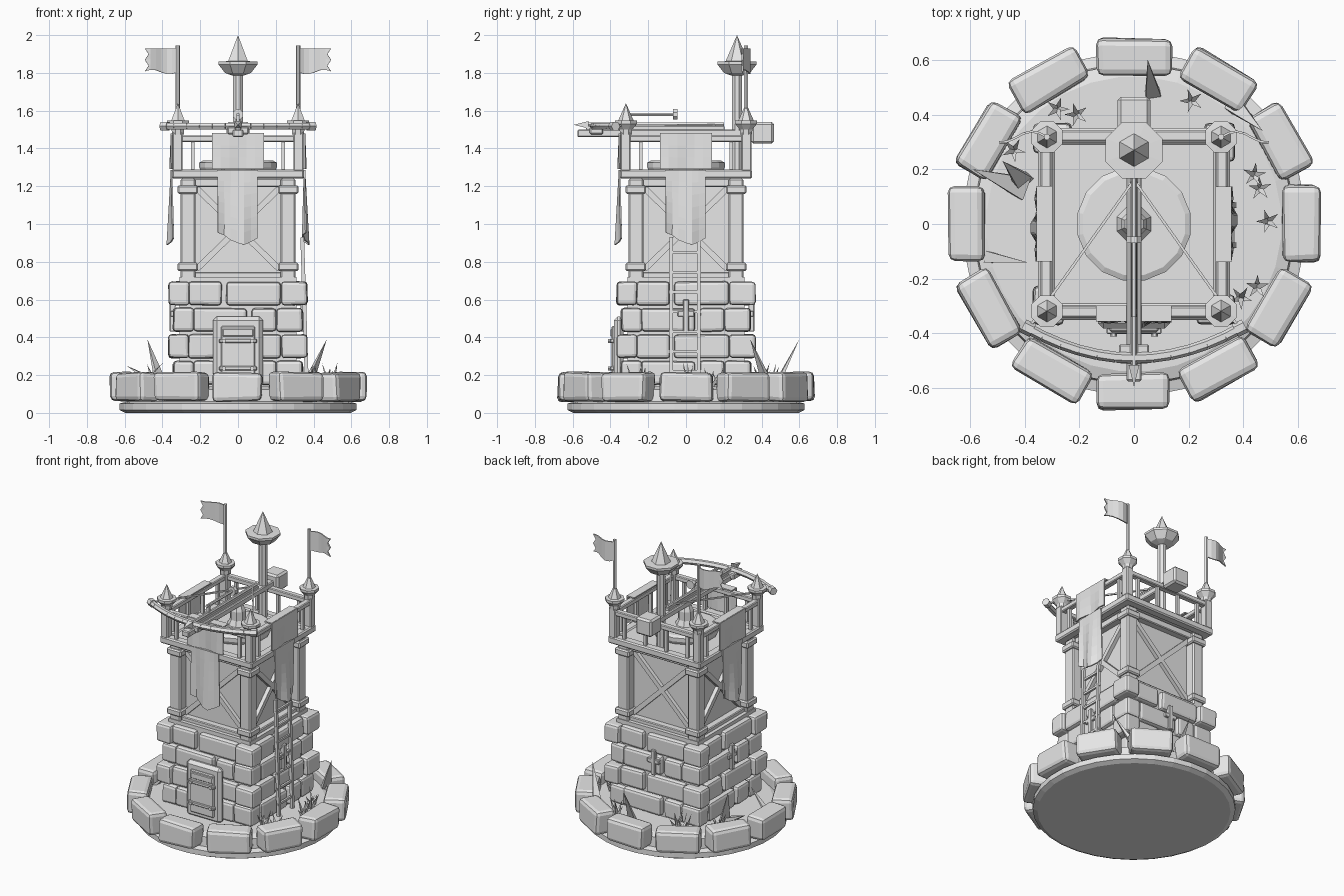
import bpy, bmesh, math, random
from mathutils import Vector, Matrix

if "Cube" in bpy.data.objects:
    bpy.data.objects.remove(bpy.data.objects["Cube"])

random.seed(4)
Q = math.pi / 2
grey = bpy.data.materials.new("plain grey")
grey.diffuse_color = (0.8, 0.8, 0.8, 1)
grey.use_nodes = True
grey.node_tree.nodes["Principled BSDF"].inputs["Base Color"].default_value = grey.diffuse_color


def finish(name, bm, turn=0):
    """Turn the mesh about the tower axis and make it an object."""
    bmesh.ops.rotate(bm, verts=bm.verts, cent=(0, 0, 0), matrix=Matrix.Rotation(turn, 3, 'Z'))
    bmesh.ops.recalc_face_normals(bm, faces=bm.faces)
    me = bpy.data.meshes.new(name)
    bm.to_mesh(me)
    bm.free()
    me.materials.append(grey)
    ob = bpy.data.objects.new(name, me)
    bpy.context.collection.objects.link(ob)
    return ob


def box(name, lo, hi, bevel=0.0, turn=0, seg=1, jitter=0.0):
    lo, hi = Vector(lo), Vector(hi)
    bm = bmesh.new()
    bmesh.ops.create_cube(bm, size=1)
    for v in bm.verts:
        v.co = (lo + hi) / 2 + v.co * (hi - lo)
        v.co += Vector([random.uniform(-jitter, jitter) for _ in range(3)])
    if bevel:
        bmesh.ops.bevel(bm, geom=bm.edges[:], offset=bevel, segments=seg, affect='EDGES', profile=0.5)
    return finish(name, bm, turn)


def rod(name, p0, p1, r0, r1=None, sides=8, turn=0, flat=1.0):
    """Prism or cone between two points."""
    p0, p1 = Vector(p0), Vector(p1)
    d = p1 - p0
    bm = bmesh.new()
    bmesh.ops.create_cone(bm, cap_ends=True, segments=sides, radius1=r0,
                          radius2=r0 if r1 is None else r1, depth=d.length)
    spin = Matrix.Rotation(math.pi / sides, 4, 'Z')
    m = Matrix.Translation((p0 + p1) / 2) @ d.to_track_quat('Z', 'Y').to_matrix().to_4x4()
    bmesh.ops.transform(bm, verts=bm.verts, matrix=m @ Matrix.Diagonal((1, flat, 1, 1)) @ spin)
    return finish(name, bm, turn)


def lathe(name, profile, x=0, y=0, sides=8):
    """Spin (radius, z) points about a vertical axis."""
    bm = bmesh.new()
    rings = [[bm.verts.new((x + r * math.cos((i + .5) * math.tau / sides),
                            y + r * math.sin((i + .5) * math.tau / sides), z))
              for i in range(sides)] for r, z in profile]
    for a, b in zip(rings, rings[1:]):
        for i in range(sides):
            j = (i + 1) % sides
            bm.faces.new((a[i], a[j], b[j], b[i]))
    bm.faces.new(rings[0])
    bm.faces.new(rings[-1])
    bmesh.ops.remove_doubles(bm, verts=bm.verts, dist=0.0005)
    return finish(name, bm)


def cloth(name, fn, nu, nv, turn=0):
    """Thin sheet through fn(u, v)."""
    bm = bmesh.new()
    g = [[bm.verts.new(fn(u / nu, v / nv)) for u in range(nu + 1)] for v in range(nv + 1)]
    for v in range(nv):
        for u in range(nu):
            bm.faces.new((g[v][u], g[v][u + 1], g[v + 1][u + 1], g[v + 1][u]))
    ob = finish(name, bm, turn)
    s = ob.modifiers.new("thickness", 'SOLIDIFY')
    s.thickness = 0.008
    s.offset = 0


# round base with raised earth
lathe("base_disc", [(0.60, 0), (0.63, 0.015), (0.63, 0.05), (0.59, 0.06), (0.585, 0.125), (0.54, 0.14)], sides=32)

# ring of border stones
for i in range(12):
    o = random.uniform(-0.008, 0.008)
    w = random.uniform(0.13, 0.142)
    box("border_stone", (-w + o, -0.68, 0.06), (w + o, -0.545, 0.215), 0.025,
        i * math.tau / 12, 2, 0.006)

# masonry: core, corner stones and two wall stones per side and course
box("masonry_core", (-0.31, -0.31, 0.1), (0.31, 0.31, 0.72))
for c in range(4):
    z0, z1 = 0.15 + c * 0.14, 0.275 + c * 0.14
    h = 0.368 if c % 2 else 0.342
    split = -0.075 if c % 2 else 0.06
    for k in range(4):
        t = k * Q
        box("corner_stone", (-h, -h, z0), (-h + 0.11, -h + 0.14, z1), 0.018, t, 2, 0.003)
        for a, b in ((-h + 0.105, split - 0.012), (split + 0.012, h - 0.14)):
            box("wall_stone", (a, -0.345, z0), (b, -0.27, z1), 0.018, t, 2, 0.003)

# arrow slits in cross shape on right, back and left
for k in (1, 2, 3):
    box("arrow_slit", (-0.015, -0.362, 0.43), (0.015, -0.33, 0.60), 0.004, k * Q)
    box("arrow_slit_bar", (-0.045, -0.360, 0.51), (0.045, -0.33, 0.54), 0.004, k * Q)

# door with panel, bands and handle
box("door_frame", (-0.132, -0.382, 0.13), (0.132, -0.33, 0.51), 0.02)
box("door_panel", (-0.09, -0.394, 0.17), (0.09, -0.37, 0.46), 0.006)
box("door_plate", (-0.082, -0.40, 0.405), (0.082, -0.38, 0.445), 0.004)
for z in (0.37, 0.225):
    box("door_band", (-0.10, -0.402, z), (0.10, -0.38, z + 0.022), 0.004)
    for x in (-0.075, 0.075):
        rod("door_stud", (x, -0.412, z + .011), (x, -0.38, z + .011), 0.012, sides=6)

# timber storey: panels, posts with collars, beams and cross braces
box("timber_core", (-0.24, -0.24, 0.70), (0.24, 0.24, 1.25))
for k in range(4):
    t = k * Q
    box("timber_post", (-0.305, -0.305, 0.71), (-0.225, -0.225, 1.24), 0.008, t)
    for z in (0.75, 1.16):
        box("post_collar", (-0.32, -0.32, z), (-0.212, -0.212, z + 0.045), 0.008, t)
    box("sill_beam", (-0.24, -0.285, 0.71), (0.24, -0.23, 0.745), 0.005, t)
    box("head_beam", (-0.28, -0.285, 1.195), (0.28, -0.23, 1.24), 0.005, t)
    for s in (-1, 1):
        rod("cross_brace", (-0.22 * s, -0.25, 0.76), (0.22 * s, -0.25, 1.19), 0.022, sides=4, turn=t)

# lookout platform with railing
box("platform_floor", (-0.33, -0.33, 1.245), (0.33, 0.33, 1.28))
for k in range(4):
    t = k * Q
    box("platform_edge", (-0.35, -0.35, 1.24), (0.35, -0.29, 1.288), 0.008, t)
    box("rail_post", (-0.347, -0.347, 1.28), (-0.293, -0.293, 1.485), 0.006, t)
    box("top_rail", (-0.32, -0.342, 1.435), (0.32, -0.302, 1.468), 0.005, t)
    for x in (-0.24, -0.08, 0.08, 0.24):
        box("baluster", (x - .01, -0.332, 1.28), (x + .01, -0.312, 1.44), 0, t)

# corner finials
for x in (-0.318, 0.318):
    for y in (-0.318, 0.318):
        lathe("finial_cup", [(0.034, 1.475), (0.036, 1.50), (0.062, 1.53), (0.062, 1.547), (0.04, 1.549)], x, y)
        lathe("finial_spike", [(0.042, 1.545), (0.0001, 1.64)], x, y, 6)
    # flagpole and ragged flag on the back corners
    s = 1 if x > 0 else -1
    rod("flagpole", (x, 0.318, 1.55), (x, 0.318, 1.945), 0.012, sides=6)
    cloth("flag", lambda u, v: (x + s * (u * 0.175 - (0.02 if u == 1 and round(v * 4) % 2 else 0)),
                                0.318 + 0.02 * math.sin(u * 5),
                                1.93 - v * 0.125 - 0.012 * math.sin(u * 6) * v), 6, 4)

# tall mast with pointed cap
rod("mast", (0, 0.27, 1.28), (0, 0.27, 1.82), 0.028)
lathe("mast_cup", [(0.03, 1.785), (0.075, 1.80), (0.112, 1.845), (0.112, 1.86), (0.06, 1.862)], 0, 0.27)
lathe("mast_spike", [(0.062, 1.858), (0.0001, 2.0)], 0, 0.27, 6)

# cloths over the railing and long banners on front, right and left
drop = (0.33, 0.345, 0.37, 0.385, 0.395, 0.38, 0.36)
for k in (0, 1, 3):
    t = k * Q
    cloth("rail_cloth", lambda u, v: (-0.138 + 0.275 * u, -0.352 - 0.008 * math.sin(u * 9) * v,
                                      1.48 - v * 0.19), 6, 3, t)
    cloth("rail_cloth_fold", lambda u, v: (-0.138 + 0.275 * u, -0.352 + 0.055 * v, 1.478), 1, 1, t)
    cloth("banner", lambda u, v: (-0.108 + 0.21 * u,
                                  -0.352 - 0.008 * v + 0.018 * math.sin(u * 8) * v,
                                  1.285 - v * drop[round(u * 6)]), 6, 6, t)

# ladder on the right side
for y in (-0.078, 0.068):
    rod("ladder_rail", (0.365, y, 0.14), (0.34, y, 0.93), 0.014, sides=4)
for i in range(7):
    z = 0.22 + i * 0.105
    x = 0.363 - (z - 0.14) * 0.032
    rod("ladder_rung", (x, -0.09, z), (x, 0.08, z), 0.010, sides=4)

# bolt thrower: turntable, pedestal, stock, counterweight
lathe("turntable", [(0.20, 1.28), (0.21, 1.30), (0.21, 1.325), (0.19, 1.335)], sides=16)
lathe("pedestal", [(0.07, 1.33), (0.05, 1.37), (0.05, 1.43), (0.035, 1.465)])
box("stock", (-0.028, -0.575, 1.46), (0.028, 0.37, 1.50), 0.006)
box("stock_rail", (-0.014, -0.53, 1.495), (0.014, 0.205, 1.518), 0.003)
box("counterweight", (-0.06, 0.345, 1.425), (0.06, 0.465, 1.54), 0.012)
box("bow_clamp", (-0.055, -0.51, 1.475), (0.055, -0.44, 1.515), 0.006)

# curved bow, string and bolts
arc = [(0.4 * i / 6, -0.49 + 0.115 * (i / 6) ** 2, 1.518) for i in range(-6, 7)]
for a, b in zip(arc, arc[1:]):
    rod("bow_limb", a, b, 0.02, sides=6)
for s in (-1, 1):
    rod("bow_tip", (0.37 * s, -0.39, 1.518), (0.405 * s, -0.372, 1.518), 0.026, sides=6)
    rod("bow_string", (0.385 * s, -0.38, 1.52), (0, 0.16, 1.525), 0.007, sides=4)
rod("bolt_shaft", (0, -0.53, 1.527), (0, 0.2, 1.527), 0.011, sides=6)
rod("bolt_head", (0, -0.515, 1.525), (0, -0.595, 1.525), 0.028, 0.0, 4)
rod("sight_bar", (0, -0.34, 1.58), (0, -0.05, 1.58), 0.010, sides=6)
rod("sight_bar_end", (0, -0.07, 1.58), (0, -0.045, 1.58), 0.03, sides=8)
rod("sight_support", (0, -0.32, 1.50), (0, -0.32, 1.585), 0.012, sides=4)

# grass tufts
for x, y in ((-.28, .42), (-.21, .40), (-.44, .27), (.21, .45), (.44, .18),
             (.46, .13), (.49, .01), (.45, -.23), (.39, -.27)):
    for i in range(5):
        a = i * math.tau / 5 + x * 9
        rod("grass_blade", (x, y, 0.13), (x + .045 * math.cos(a), y + .045 * math.sin(a),
                                          random.uniform(.19, .27)), 0.016, 0, 3)

# large pointed leaves
for p, q, r in (((-.40, .15, .13), (-.48, .23, .39), .05), ((.07, .47, .13), (.05, .60, .39), .04),
                ((.36, .44, .13), (.47, .34, .39), .045), ((-.40, .13, .14), (-.59, .20, .25), .06),
                ((-.54, -.12, .13), (-.39, -.14, .27), .03)):
    rod("large_leaf", p, q, r, 0, 4, flat=0.45)
